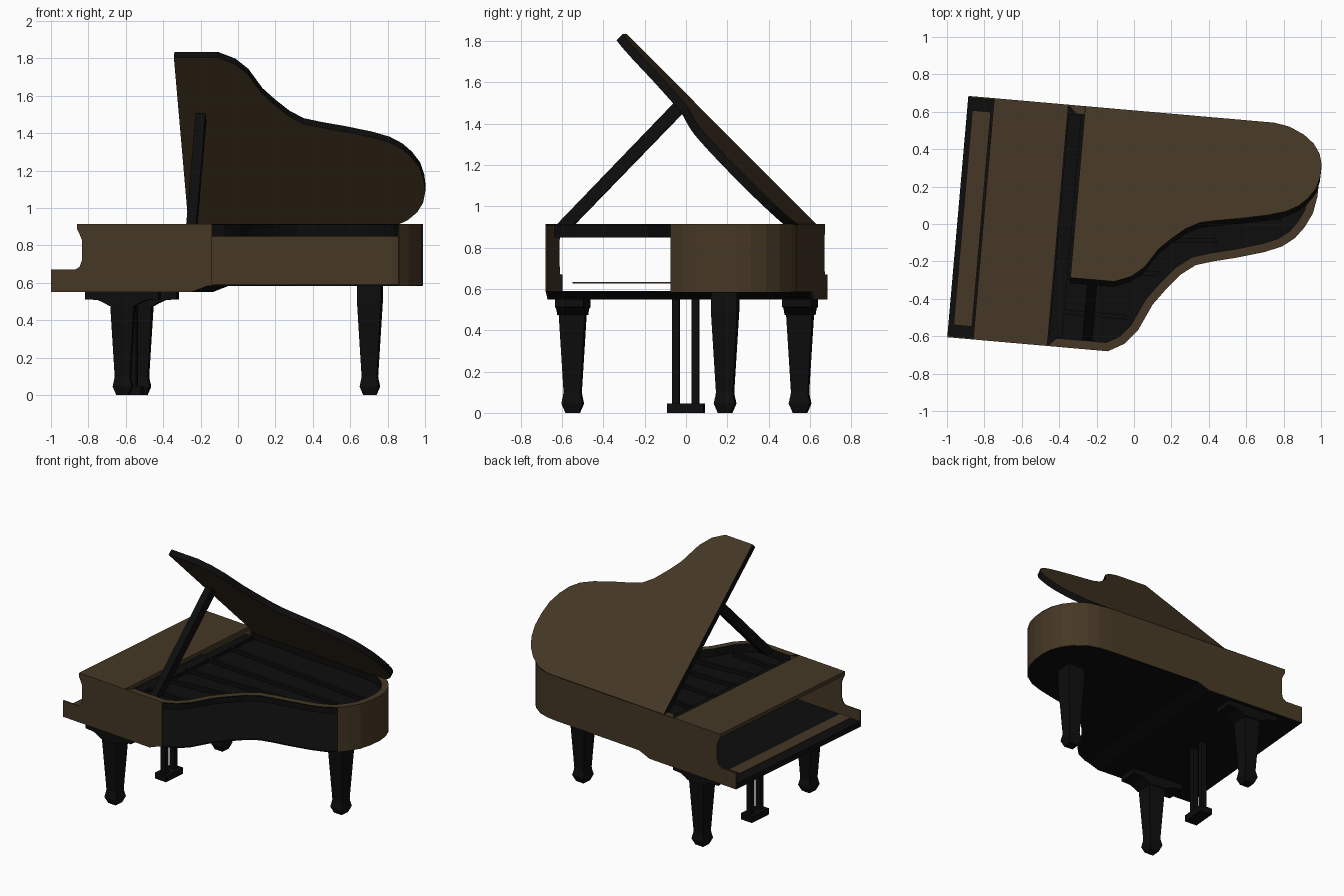
import bpy, bmesh, math
from mathutils import Matrix, Vector

if "Cube" in bpy.data.objects:
    bpy.data.objects.remove(bpy.data.objects["Cube"])

TURN = Matrix.Rotation(math.radians(-5), 4, 'Z')   # whole piano stands slightly turned
TOP, SPINE, SIDE = 0.914, 0.605, -0.69


def material(name, rgb):
    m = bpy.data.materials.new(name)
    m.diffuse_color = (*rgb, 1)
    m.use_nodes = True
    m.node_tree.nodes["Principled BSDF"].inputs["Base Color"].default_value = m.diffuse_color
    return m


BROWN = material("brown wood", (0.06, 0.039, 0.018))
BLACK = material("black lacquer", (0.004, 0.004, 0.004))


def prism(name, pts, a, b, mats, axis='Z', shape=None):
    """Extrude a 2D outline from a to b; mats = [caps, sides]."""
    bm = bmesh.new()
    place = (lambda p, h: (p[0], p[1], h)) if axis == 'Z' else (lambda p, h: (p[0], h, p[1]))
    low = [bm.verts.new(place(p, a)) for p in pts]
    high = [bm.verts.new(place(p, b)) for p in pts]
    bm.faces.new(low)
    bm.faces.new(high)
    for i in range(len(pts)):
        j = (i + 1) % len(pts)
        bm.faces.new((low[i], low[j], high[j], high[i])).material_index = 1
    return finish(name, bm, mats, shape)


def finish(name, bm, mats, shape=None):
    bmesh.ops.recalc_face_normals(bm, faces=bm.faces)
    bm.transform(TURN @ (shape or Matrix()))
    me = bpy.data.meshes.new(name)
    bm.to_mesh(me)
    bm.free()
    for m in mats:
        me.materials.append(m)
    ob = bpy.data.objects.new(name, me)
    bpy.context.collection.objects.link(ob)
    return ob


def box(name, u0, u1, v0, v1, z0, z1, mat):
    return prism(name, [(u0, v0), (u1, v0), (u1, v1), (u0, v1)], z0, z1, [mat, mat])


def inset(loop, d):
    """Move a closed counter-clockwise outline inwards by d."""
    out = []
    for i, p in enumerate(loop):
        p, q, r = Vector(loop[i - 1]), Vector(p), Vector(loop[(i + 1) % len(loop)])
        e, f = (q - p).normalized(), (r - q).normalized()
        n1, n2 = Vector((-e.y, e.x)), Vector((-f.y, f.x))
        out.append(tuple(q + (n1 + n2) * d / (1 + n1.dot(n2))))
    return out


def band(name, loop, d0, d1, z0, z1, mats, start=1, end=None):
    """Strip following part of an outline between two inset distances."""
    def path(d):
        pts = inset(loop, d)
        return (pts[1:] + pts[:1])[start - 1:end]
    return prism(name, path(d0) + path(d1)[::-1], z0, z1, mats)


# Curved side and tail of the case
CURVE = [(-.08, -.69), (.006, -.642), (.07, -.566), (.137, -.42), (.2, -.334),
         (.273, -.247), (.348, -.19), (.436, -.163), (.564, -.131), (.71, -.088),
         (.80, -.05), (.864, 0), (.91, .062), (.948, .14), (.964, .23), (.966, .32),
         (.95, .40), (.915, .47), (.86, .53), (.78, .58), (.70, .60), (.61, .605)]
case = [(-.405, SPINE), (-.405, SIDE)] + CURVE
tail_start = case.index((.864, 0))

# Thin side walls with the scooped key cheeks
scoop = [(-.803, TOP), (-.803, .885), (-.79, .86), (-.778, .83), (-.778, .72),
         (-.79, .685), (-.815, .67), (-.942, .67)]
under = [(-.942, .55), (-.19, .55), (-.10, .585)]
prism("spine_wall", under + [(.61, .585), (.61, TOP)] + scoop,
      SPINE - .008, SPINE, [BROWN, BROWN], 'Y')
prism("right_cheek_wall", under + [(-.08, .585), (-.08, TOP)] + scoop,
      SIDE, SIDE + .008, [BROWN, BROWN], 'Y')
band("tail_wall", case, 0, .008, .585, TOP, [BROWN, BROWN], tail_start, len(case) - 1)

# Rim cap, inner rim and soundboard
band("rim_cap", case, 0, .046, TOP - .006, TOP, [BROWN, BLACK])
band("inner_rim", case, .04, .046, .852, TOP - .006, [BLACK, BLACK])
prism("soundboard", inset(case, .042), .848, .856, [BLACK, BLACK])

# Iron frame bars inside
for i, (v0, u1, v1) in enumerate([(-.5, .0, -.5), (-.32, .15, -.25), (-.12, .45, -.05),
                                  (.1, .78, .1), (.33, .88, .28)]):
    prism(f"frame_bar_{i + 1}", [(-.35, v0 - .012), (u1, v1 - .012), (u1, v1 + .012), (-.35, v0 + .012)],
          .856, .882, [BLACK, BLACK])
box("tuning_block", -.40, -.33, SIDE + .05, SPINE - .05, .856, .88, BLACK)

# Bottom board and key bed
prism("bottom_board", [(-.3, SPINE - .004), (-.3, SIDE + .004)] + inset(case, .004)[2:],
      .583, .591, [BLACK, BLACK])
prism("key_bed", under + [(-.10, .59), (-.942, .59)], SIDE + .004, SPINE - .004, [BLACK, BLACK], 'Y')
box("key_strip", -.914, -.815, -.622, .53, .627, .633, BROWN)

# Fixed front panel of the lid
box("front_lid_panel", -.803, -.405, SIDE, SPINE, .886, TOP, BROWN)

# Raised lid, hinged along the spine at 45 degrees
hinge = (Matrix.Translation((0, SPINE, TOP)) @ Matrix.Rotation(math.radians(-45), 4, 'X')
         @ Matrix.Translation((0, -SPINE, 0)))
lid = [(-.314, SPINE), (-.314, SIDE)] + CURVE
lid = [(max(u, -.314), min(v, SPINE)) for u, v in inset(lid, -.006)]
prism("raised_lid", lid, -.042, 0, [BROWN, BLACK], shape=hinge)

# Lid prop stick
prism("lid_prop", [(-.655, .90), (-.57, .90), (-.02, 1.465), (-.07, 1.505)], -.222, -.168,
      [BLACK, BLACK], shape=Matrix(((0, 0, 1, 0), (1, 0, 0, 0), (0, 1, 0, 0), (0, 0, 0, 1))))


# Square tapered legs with flared feet
def leg(name, u, v):
    bm = bmesh.new()
    rings = []
    for z, r in [(0, .033), (.045, .051), (.085, .043), (.10, .041), (.50, .064), (.585, .064)]:
        rings.append([bm.verts.new((u + a * r, v + b * r, z))
                      for a, b in ((-1, -1), (1, -1), (1, 1), (-1, 1))])
    for lo, hi in zip(rings, rings[1:]):
        for i in range(4):
            j = (i + 1) % 4
            bm.faces.new((lo[i], lo[j], hi[j], hi[i]))
    bm.faces.new(rings[0])
    bm.faces.new(rings[-1])
    finish(name, bm, [BLACK])


leg("tail_leg", .686, .25)
for side, v in (("right", -.60), ("left", .505)):
    leg(f"{side}_front_leg", -.565, v)
    half = [(.197, .552), (.197, .512), (.13, .508), (.09, .49), (.066, .475)]
    prism(f"{side}_leg_bracket",
          [(-.565 + a, z) for a, z in half] + [(-.565 - a, z) for a, z in half[::-1]],
          v - .07, v + .07, [BLACK, BLACK], 'Y')

# Pedal lyre
for side, v in (("right", -.098), ("left", -.002)):
    box(f"{side}_pedal_post", -.578, -.538, v - .018, v + .018, .04, .552, BLACK)
box("pedal_base", -.605, -.51, -.138, .04, 0, .045, BLACK)
